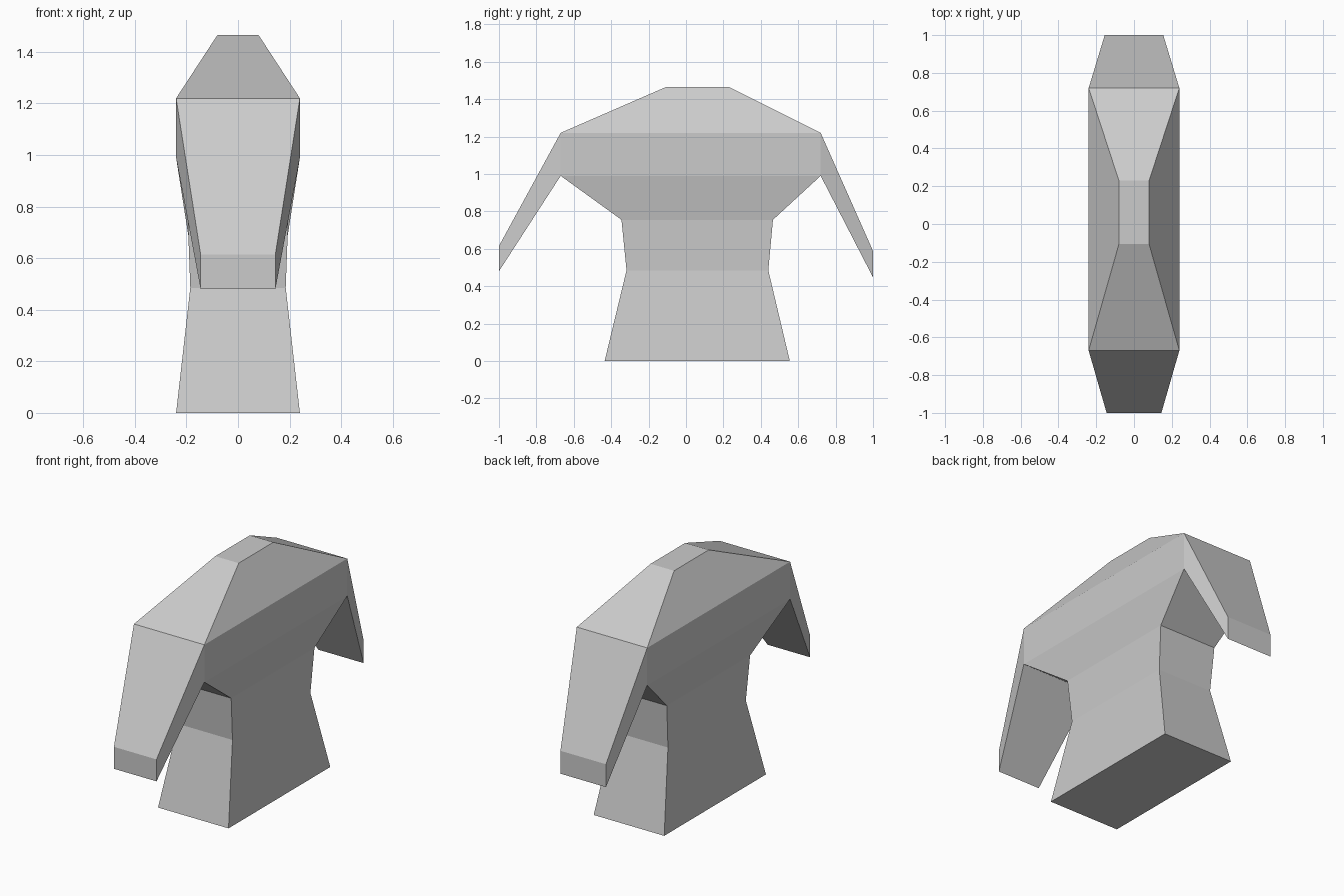
import bpy
import bmesh

if "Cube" in bpy.data.objects:
    bpy.data.objects.remove(bpy.data.objects["Cube"])

grey = bpy.data.materials.new("plain grey")
grey.diffuse_color = (0.6, 0.6, 0.6, 1)
grey.use_nodes = True
grey.node_tree.nodes["Principled BSDF"].inputs["Base Color"].default_value = grey.diffuse_color

# Torso cross-sections from hem to neck: z, half width, front y, back y
SECTIONS = [
    (0.00, 0.24, -0.435, 0.555),
    (0.485, 0.185, -0.318, 0.44),
    (0.755, 0.195, -0.345, 0.465),
    (0.99, 0.24, -0.67, 0.72),
    (1.22, 0.24, -0.67, 0.72),
    (1.465, 0.08, -0.107, 0.23),
]
SHOULDER = 3  # the sleeves grow out of the band above this section

bm = bmesh.new()

# Torso: stacked rectangular rings, capped at both ends
rings = [[bm.verts.new(p) for p in ((-w, f, z), (w, f, z), (w, b, z), (-w, b, z))]
         for z, w, f, b in SECTIONS]
bm.faces.new(rings[0][::-1])
bm.faces.new(rings[-1])
shoulder_faces = {}
for level, (low, high) in enumerate(zip(rings, rings[1:])):
    for i in range(4):
        j = (i + 1) % 4
        face = bm.faces.new((low[i], low[j], high[j], high[i]))
        if level == SHOULDER and i in (0, 2):
            shoulder_faces[i] = face


def sleeve(face, y, half_width, z_low, z_high):
    """Extrude a shoulder face out to a tapered, hanging cuff."""
    middle = face.calc_center_median().z
    cuff = bmesh.ops.extrude_discrete_faces(bm, faces=[face])["faces"][0]
    for v in cuff.verts:
        v.co = (half_width if v.co.x > 0 else -half_width, y,
                z_high if v.co.z > middle else z_low)


# Sleeves, front and back
sleeve(shoulder_faces[0], -1.0, 0.145, 0.48, 0.615)
sleeve(shoulder_faces[2], 1.0, 0.155, 0.447, 0.588)

bmesh.ops.recalc_face_normals(bm, faces=bm.faces[:])
mesh = bpy.data.meshes.new("torso_with_sleeves")
bm.to_mesh(mesh)
bm.free()
mesh.materials.append(grey)
bpy.context.collection.objects.link(bpy.data.objects.new("torso_with_sleeves", mesh))
